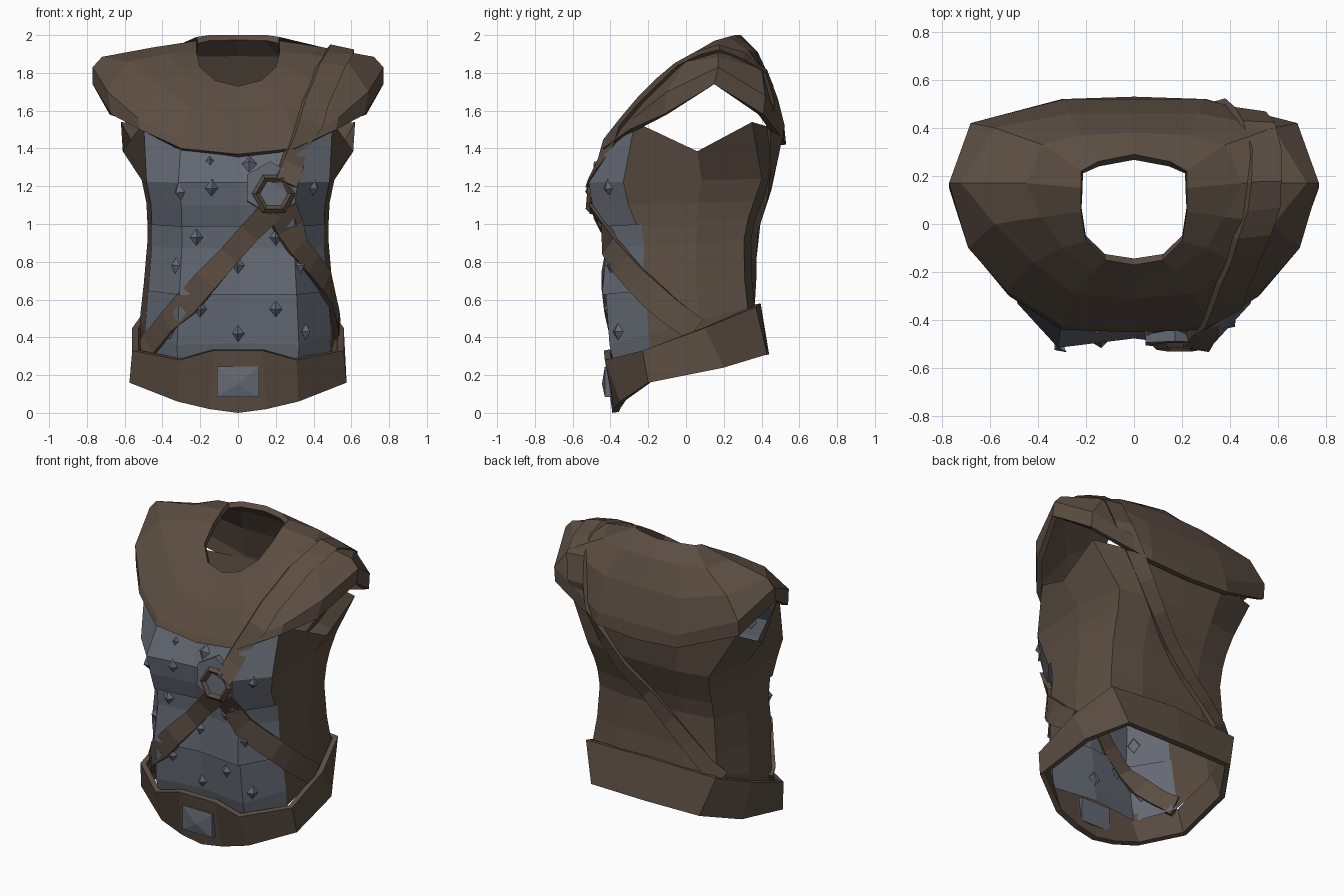
import bpy, bmesh, math
from mathutils import Vector
from mathutils.bvhtree import BVHTree

if "Cube" in bpy.data.objects:
    bpy.data.objects.remove(bpy.data.objects["Cube"])


def material(name, rgb):
    m = bpy.data.materials.new(name)
    m.diffuse_color = (*rgb, 1)
    m.use_nodes = True
    m.node_tree.nodes["Principled BSDF"].inputs["Base Color"].default_value = m.diffuse_color
    return m


LEATHER = material("brown leather", (0.105, 0.075, 0.054))
STEEL = material("blue grey steel", (0.125, 0.14, 0.17))


def make(name, verts, faces, mats):
    me = bpy.data.meshes.new(name)
    me.from_pydata([tuple(v) for v in verts], [], faces)
    for m in mats:
        me.materials.append(m)
    ob = bpy.data.objects.new(name, me)
    bpy.context.collection.objects.link(ob)
    return ob


def loft(name, half_rows, mats, thickness=0):
    """Mirror half sections into closed rings and skin them, bottom to top."""
    verts, faces = [], []
    for half in half_rows:
        verts += half + [(-x, y, z) for x, y, z in half[-2:0:-1]]
    n = len(verts) // len(half_rows)
    for i in range(len(half_rows) - 1):
        for j in range(n):
            k = (j + 1) % n
            faces.append((i * n + j, i * n + k, (i + 1) * n + k, (i + 1) * n + j))
    ob = make(name, verts, faces, mats)
    if thickness:
        s = ob.modifiers.new("thickness", "SOLIDIFY")
        s.thickness, s.offset = thickness, -1
    return ob, verts, faces


# Torso shell: one section template scaled per level, steel in front
levels = [  # front z, back z, half width, front y, back y, plate edge depth
    (.24, .50, .515, -.375, .37, .25), (.36, .57, .52, -.405, .365, .27),
    (.64, .70, .50, -.425, .35, .27), (.625, .70, .50, -.445, .35, .27),
    (.87, .92, .48, -.42, .345, .26), (1.0, 1.03, .48, -.43, .37, .24),
    (.985, 1.03, .48, -.46, .37, .24), (1.10, 1.12, .485, -.495, .405, .21), (1.22, 1.24, .51, -.515, .45, .19)]
rows = []
for zf, zb, w, yf, yb, edge in levels:
    section = [(0, .04), (.62, 0), (.95, edge), (1, .62), (.88, .95), (.45, 1), (0, 1)]
    rows.append([(fx * w, yf + fy * (yb - yf), zf + fy * (zb - zf)) for fx, fy in section])
rows.append([(0, -.39, 1.42), (.3, -.385, 1.45), (.5, -.27, 1.54), (.61, .06, 1.385),
             (.62, .35, 1.54), (.3, .485, 1.5), (0, .49, 1.5)])
torso, tv, tf = loft("torso_shell", rows, [LEATHER, STEEL])
for p in torso.data.polygons:
    p.material_index = 1 if p.index % 12 in (0, 1, 10, 11) else 0

# Shoulder mantle, from lower rim up to the neck opening
mantle_rows = [
    [(0, -.45, 1.37), (.3, -.44, 1.40), (.52, -.30, 1.50), (.67, -.12, 1.58),
     (.77, .15, 1.74), (.68, .41, 1.58), (.3, .52, 1.44), (0, .53, 1.42)],
    [(0, -.43, 1.41), (.3, -.42, 1.44), (.53, -.28, 1.56), (.69, -.10, 1.70),
     (.77, .17, 1.83), (.68, .42, 1.68), (.29, .52, 1.52), (0, .52, 1.52)],
    [(0, -.31, 1.57), (.25, -.29, 1.62), (.42, -.16, 1.74), (.58, 0, 1.86),
     (.72, .17, 1.885), (.58, .40, 1.82), (.27, .46, 1.74), (0, .46, 1.74)],
    [(0, -.22, 1.67), (.17, -.20, 1.71), (.3, -.10, 1.81), (.38, .03, 1.90),
     (.45, .17, 1.935), (.38, .33, 1.92), (.22, .37, 1.91), (0, .38, 1.91)],
    [(0, -.17, 1.73), (.12, -.15, 1.76), (.2, -.07, 1.83), (.22, .05, 1.91),
     (.22, .15, 1.97), (.22, .22, 1.99), (.15, .26, 2.0), (0, .29, 2.0)]]
mantle, mv, mf = loft("shoulder_mantle", mantle_rows, [LEATHER], .035)

# Wide belt, dipping at the front
belt_rows = [
    [(0, -.39, 0), (.15, -.38, .02), (.32, -.35, .06), (.575, -.2, .16),
     (.55, .2, .24), (.40, .43, .31), (0, .44, .31)],
    [(0, -.435, .33), (.13, -.435, .33), (.31, -.43, .28), (.56, -.23, .33),
     (.56, .1, .45), (.48, .37, .56), (0, .395, .58)]]
loft("belt", belt_rows, [LEATHER], .035)

# Surface used to lay straps and studs on
body = BVHTree.FromPolygons(tv + mv, tf + [[i + len(tv) for i in f] for f in mf])


def strap(name, points, width, thick=.027):
    """Flat band through the points, wrapped onto the body."""
    pts = []
    for a, b in zip(points, points[1:]):
        pts += [Vector(a).lerp(Vector(b), t / 2) for t in range(2)]
    pts.append(Vector(points[-1]))
    verts, faces = [], []
    for i, p in enumerate(pts):
        tangent = pts[min(i + 1, len(pts) - 1)] - pts[max(i - 1, 0)]
        core = Vector((0, .05, min(p.z, 1.4)))
        out = (p - core).normalized()
        side = tangent.cross(out).normalized() * width / 2
        for q, lift in ((p - side, (-.012, thick)), (p + side, (thick, -.012))):
            d = (q - core).normalized()
            hit = body.ray_cast(core + d * 2, -d)[0]
            if hit is None or (hit - q).length > .15:
                hit = q
            verts += [hit + d * h for h in lift]
    for i in range(len(pts) - 1):
        for j in range(4):
            k = (j + 1) % 4
            faces.append((4 * i + j, 4 * i + k, 4 * i + 4 + k, 4 * i + 4 + j))
    e = 4 * len(pts) - 4
    faces += [(3, 2, 1, 0), (e, e + 1, e + 2, e + 3)]
    ob = make(name, verts, faces, [LEATHER])
    bm = bmesh.new()
    bm.from_mesh(ob.data)
    bmesh.ops.recalc_face_normals(bm, faces=bm.faces)
    bm.to_mesh(ob.data)
    bm.free()


# Straps meeting at the chest ring
strap("shoulder_strap", [(.25, -.51, 1.22), (.33, -.42, 1.42), (.41, -.25, 1.65), (.48, -.05, 1.83),
                         (.52, .17, 1.91), (.48, .40, 1.78), (.42, .50, 1.5), (.17, .45, 1.15),
                         (-.13, .36, .85), (-.38, .35, .62), (-.45, .29, .53)], .10)
strap("left_hip_strap", [(.17, -.47, 1.07), (-.05, -.45, .83), (-.28, -.43, .57),
                         (-.44, -.29, .40), (-.50, -.20, .33)], .12)
strap("right_hip_strap", [(.22, -.47, 1.07), (.33, -.42, .88), (.45, -.25, .70),
                          (.5, -.08, .54), (.515, .05, .44)], .13)

# Six-sided chest ring over a steel backing plate
bpy.ops.mesh.primitive_torus_add(major_segments=6, minor_segments=4, major_radius=.095, minor_radius=.024,
                                 location=(.19, -.50, 1.16), rotation=(math.radians(85), 0, 0))
bpy.context.object.name = "chest_ring"
bpy.context.object.data.materials.append(LEATHER)
bpy.ops.mesh.primitive_cylinder_add(vertices=6, radius=.14, depth=.05, location=(.17, -.475, 1.19),
                                    rotation=(math.radians(85), 0, 0))
bpy.context.object.name = "ring_backing"
bpy.context.object.data.materials.append(STEEL)

# Pyramid studs on the breastplate
verts, faces = [], []
for x, z in [(-.15, 1.33), (.06, 1.32), (-.31, 1.17), (-.14, 1.19), (.4, 1.19), (-.22, .93), (.2, .93),
             (-.33, .78), (.33, .78), (0, .78), (-.2, .55), (.2, .55), (0, .42), (-.36, .43), (.36, .43)]:
    hit, nor, _, _ = body.ray_cast(Vector((x, -2, z)), Vector((0, 1, 0)))
    right = Vector((0, 0, 1)).cross(nor).normalized()
    up = nor.cross(right)
    n = len(verts)
    verts += [hit - nor * .004 + d for d in (right * .04, up * .05, -right * .04, -up * .05)]
    verts.append(hit + nor * .028)
    faces += [(n + j, n + (j + 1) % 4, n + 4) for j in range(4)]
make("breastplate_studs", verts, faces, [STEEL])

# Faceted belt buckle
bv = [(sx * .11, y, .165 + sz * .08) for y in (-.36, -.43) for sx, sz in ((-1, -1), (1, -1), (1, 1), (-1, 1))]
bv.append((0, -.445, .155))
make("belt_buckle", bv, [(0, 1, 5, 4), (1, 2, 6, 5), (2, 3, 7, 6), (3, 0, 4, 7), (3, 2, 1, 0),
                         (4, 5, 8), (5, 6, 8), (6, 7, 8), (7, 4, 8)], [STEEL])
